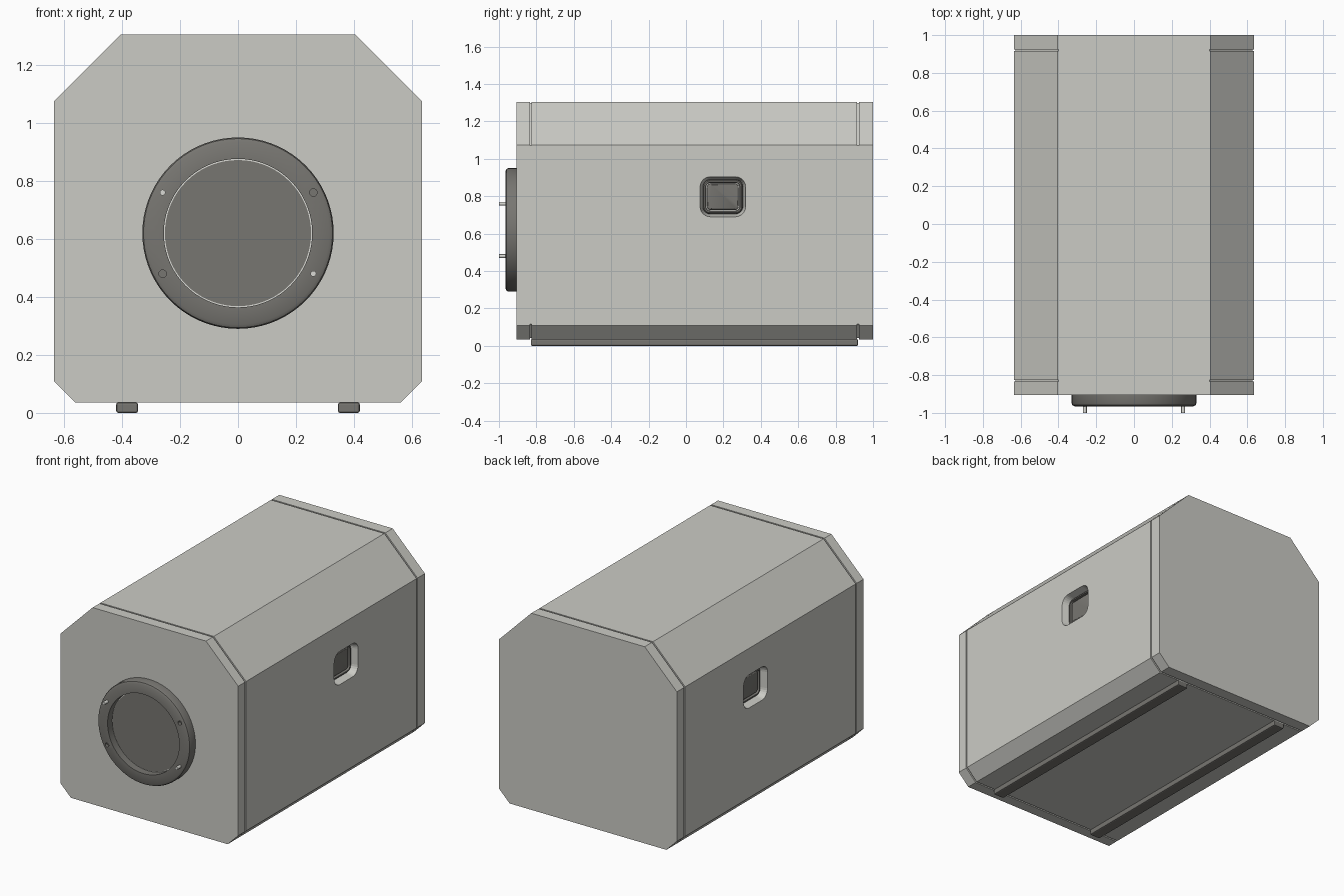
import bpy, bmesh
from math import sin, cos, pi, radians

cube = bpy.data.objects.get("Cube")
if cube:
    bpy.data.objects.remove(cube, do_unlink=True)


def material(name, color):
    m = bpy.data.materials.new(name)
    m.use_nodes = True
    m.diffuse_color = (*color, 1)
    m.node_tree.nodes["Principled BSDF"].inputs["Base Color"].default_value = (*color, 1)
    return m


LIGHT = material("warm light grey", (0.60, 0.60, 0.56))
DARK = material("dark grey", (0.185, 0.18, 0.165))
PALE = material("pale trim", (0.70, 0.70, 0.66))


def loft(name, rings, mats, bands=None):
    """Skin equal-length rings, cap both ends; bands maps band number to material slot."""
    bm = bmesh.new()
    loops = [[bm.verts.new(p) for p in ring] for ring in rings]
    n = len(loops[0])
    for b, (lo, hi) in enumerate(zip(loops, loops[1:])):
        for i in range(n):
            j = (i + 1) % n
            f = bm.faces.new((lo[i], lo[j], hi[j], hi[i]))
            f.material_index = (bands or {}).get(b, 0)
    bm.faces.new(loops[0])
    bm.faces.new(loops[-1])
    bmesh.ops.recalc_face_normals(bm, faces=bm.faces)
    mesh = bpy.data.meshes.new(name)
    bm.to_mesh(mesh)
    bm.free()
    for m in mats:
        mesh.materials.append(m)
    ob = bpy.data.objects.new(name, mesh)
    bpy.context.collection.objects.link(ob)
    return ob


def activate(ob):
    bpy.ops.object.select_all(action='DESELECT')
    ob.select_set(True)
    bpy.context.view_layer.objects.active = ob


def cut(ob, cutter):
    mod = ob.modifiers.new("cut", 'BOOLEAN')
    mod.operation, mod.solver, mod.object = 'DIFFERENCE', 'EXACT', cutter
    cutter.hide_render = True
    activate(ob)
    bpy.ops.object.modifier_apply(modifier=mod.name)
    bpy.data.objects.remove(cutter, do_unlink=True)


def smooth(ob):
    activate(ob)
    bpy.ops.object.shade_smooth_by_angle(angle=radians(30))


def circle(r, y, cx=0, cz=0.62, n=72):
    return [(cx + r * cos(2 * pi * i / n), y, cz + r * sin(2 * pi * i / n)) for i in range(n)]


def window_ring(x, inset):
    """Rounded rectangle on a side wall."""
    hy, hz, r = 0.122 - inset, 0.107 - inset, max(0.055 - inset, 0.02)
    pts = []
    for q, (sy, sz) in enumerate(((1, 1), (-1, 1), (-1, -1), (1, -1))):
        for k in range(7):
            a = (q + k / 6) * pi / 2
            pts.append((x, 0.197 + sy * (hy - r) + r * cos(a), 0.797 + sz * (hz - r) + r * sin(a)))
    return pts


# Housing: chamfered section with a shallow seam near each end
half = [(0.56, 0.035), (0.635, 0.11), (0.635, 1.075), (0.405, 1.305)]
section = half + [(-x, z) for x, z in reversed(half)]


def housing_ring(y, s=1):
    return [(x * s, y, 0.67 + (z - 0.67) * s) for x, z in section]


rings = [housing_ring(-0.905)]
for seam in (-0.83, 0.92):
    a, b = seam - 0.005, seam + 0.005
    rings += [housing_ring(a), housing_ring(a, 0.988), housing_ring(b, 0.988), housing_ring(b)]
rings.append(housing_ring(1.0))
housing = loft("housing", rings, [LIGHT])

# Recessed side windows
for side, label in ((1, "left"), (-1, "right")):
    cutter = loft("window_cutter", [window_ring(side * x, d) for x, d in
                                    ((0.655, -0.006), (0.635, 0), (0.575, 0.015))], [LIGHT])
    cut(housing, cutter)
    profile = [(0.57, 0.014), (0.592, 0.016), (0.598, 0.022), (0.598, 0.03),
               (0.582, 0.032), (0.582, 0.037), (0.59, 0.038), (0.594, 0.043)]
    frame = loft(label + "_window", [window_ring(side * x, d) for x, d in profile],
                 [DARK, PALE], {4: 1})
    smooth(frame)

# Front port: flanged ring with a sunken disc and a pale gap around it
port = loft("front_port", [circle(r, y) for r, y in (
    (0.33, -0.9), (0.33, -0.95), (0.326, -0.959), (0.315, -0.965), (0.256, -0.965),
    (0.256, -0.918), (0.252, -0.918), (0.252, -0.922))], [DARK, PALE], {5: 1})

# Two pins and two blind holes on the flange
for sx in (-1, 1):
    for sz in (-1, 1):
        cx, cz = sx * 0.26, 0.62 + sz * 0.14
        if sx == sz:
            cut(port, loft("hole_cutter", [circle(0.013, y, cx, cz, 20) for y in (-0.98, -0.945)], [DARK]))
        else:
            smooth(loft("upper_pin" if sz > 0 else "lower_pin",
                        [circle(0.01, y, cx, cz, 16) for y in (-0.955, -1.0)], [PALE]))
smooth(port)

# Runners under the housing
for side, label in ((1, "left"), (-1, "right")):
    corners = [(0.345, 0), (0.42, 0), (0.42, 0.036), (0.345, 0.036)]
    runner = loft(label + "_runner", [[(side * x, y, z) for x, z in corners]
                                      for y in (-0.83, 0.92)], [DARK])
    bevel = runner.modifiers.new("bevel", 'BEVEL')
    bevel.width, bevel.segments = 0.007, 2
